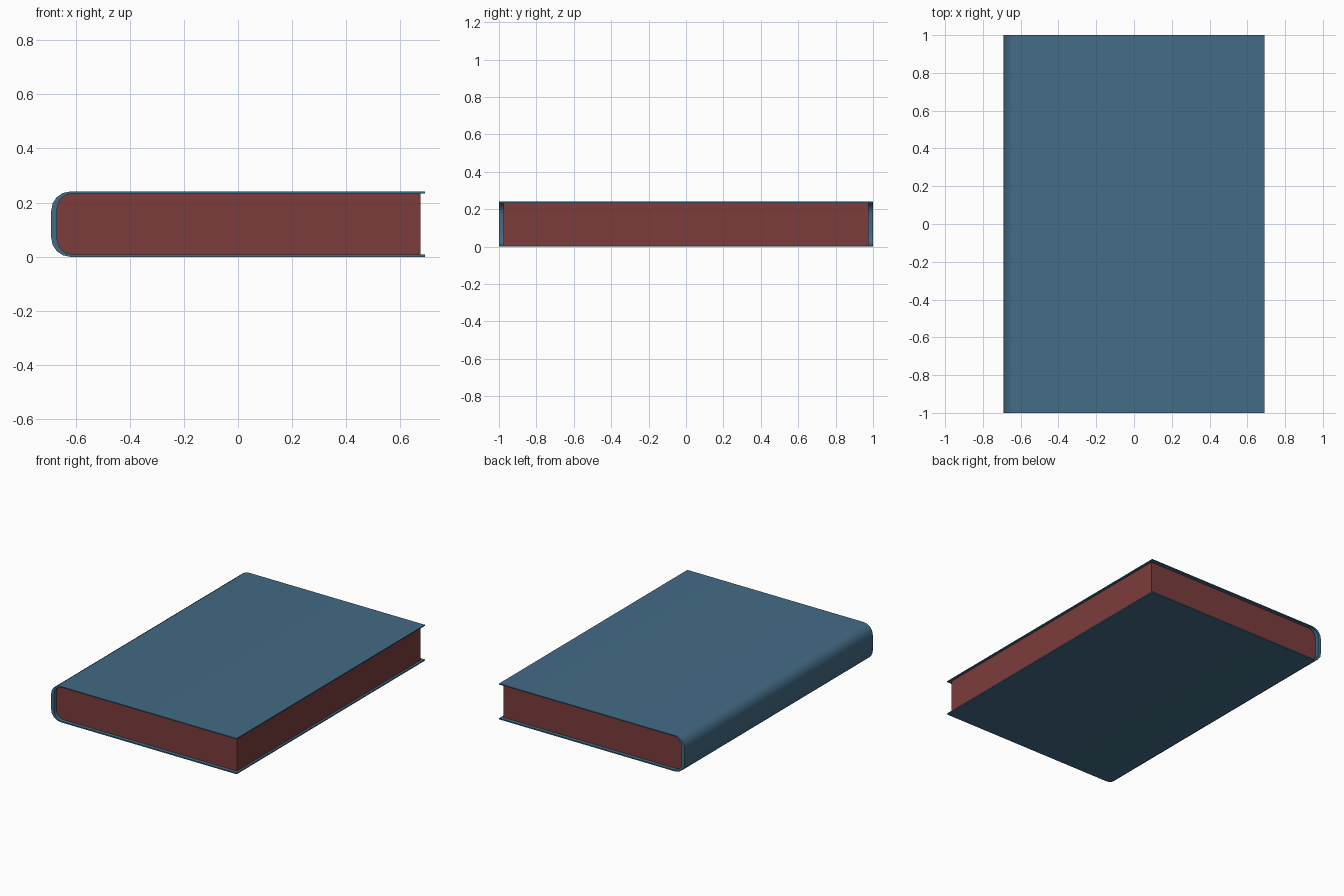
import bpy, bmesh, math

if "Cube" in bpy.data.objects:
    bpy.data.objects.remove(bpy.data.objects["Cube"])


def material(name, rgb):
    m = bpy.data.materials.new(name)
    m.diffuse_color = (*rgb, 1)
    m.use_nodes = True
    m.node_tree.nodes["Principled BSDF"].inputs["Base Color"].default_value = m.diffuse_color
    return m


def u_path(left, right, bottom, top, r, steps=4):
    """Open outline: top edge, rounded spine side, bottom edge."""
    pts = [(right, top)]
    for cz, start in ((top - r, 90), (bottom + r, 180)):
        for i in range(steps + 1):
            a = math.radians(start + 90 * i / steps)
            pts.append((left + r + r * math.cos(a), cz + r * math.sin(a)))
    return pts + [(right, bottom)]


def extrude(name, pts, half_y, mat):
    """Extrude an x-z outline along y, centred on y = 0."""
    bm = bmesh.new()
    face = bm.faces.new([bm.verts.new((x, -half_y, z)) for x, z in pts])
    new = bmesh.ops.extrude_face_region(bm, geom=[face])["geom"]
    bmesh.ops.translate(bm, vec=(0, 2 * half_y, 0),
                        verts=[g for g in new if isinstance(g, bmesh.types.BMVert)])
    bmesh.ops.recalc_face_normals(bm, faces=bm.faces)
    mesh = bpy.data.meshes.new(name)
    bm.to_mesh(mesh)
    bm.free()
    mesh.materials.append(mat)
    ob = bpy.data.objects.new(name, mesh)
    bpy.context.collection.objects.link(ob)
    bpy.ops.object.select_all(action='DESELECT')
    ob.select_set(True)
    bpy.context.view_layer.objects.active = ob
    bpy.ops.object.shade_smooth_by_angle(angle=math.radians(35))
    return ob


blue = material("cover blue", (0.056, 0.147, 0.235))
red = material("page red", (0.2, 0.045, 0.045))

# Wraparound cover: thin boards with a thicker rounded spine
outer = u_path(-0.69, 0.69, 0, 0.241, 0.07)
inner = u_path(-0.668, 0.69, 0.008, 0.234, 0.057)
extrude("cover", outer + inner[::-1], 1.0, blue)

# Page block, set back from the cover edges
extrude("pages", u_path(-0.668, 0.675, 0.008, 0.234, 0.057), 0.975, red)
